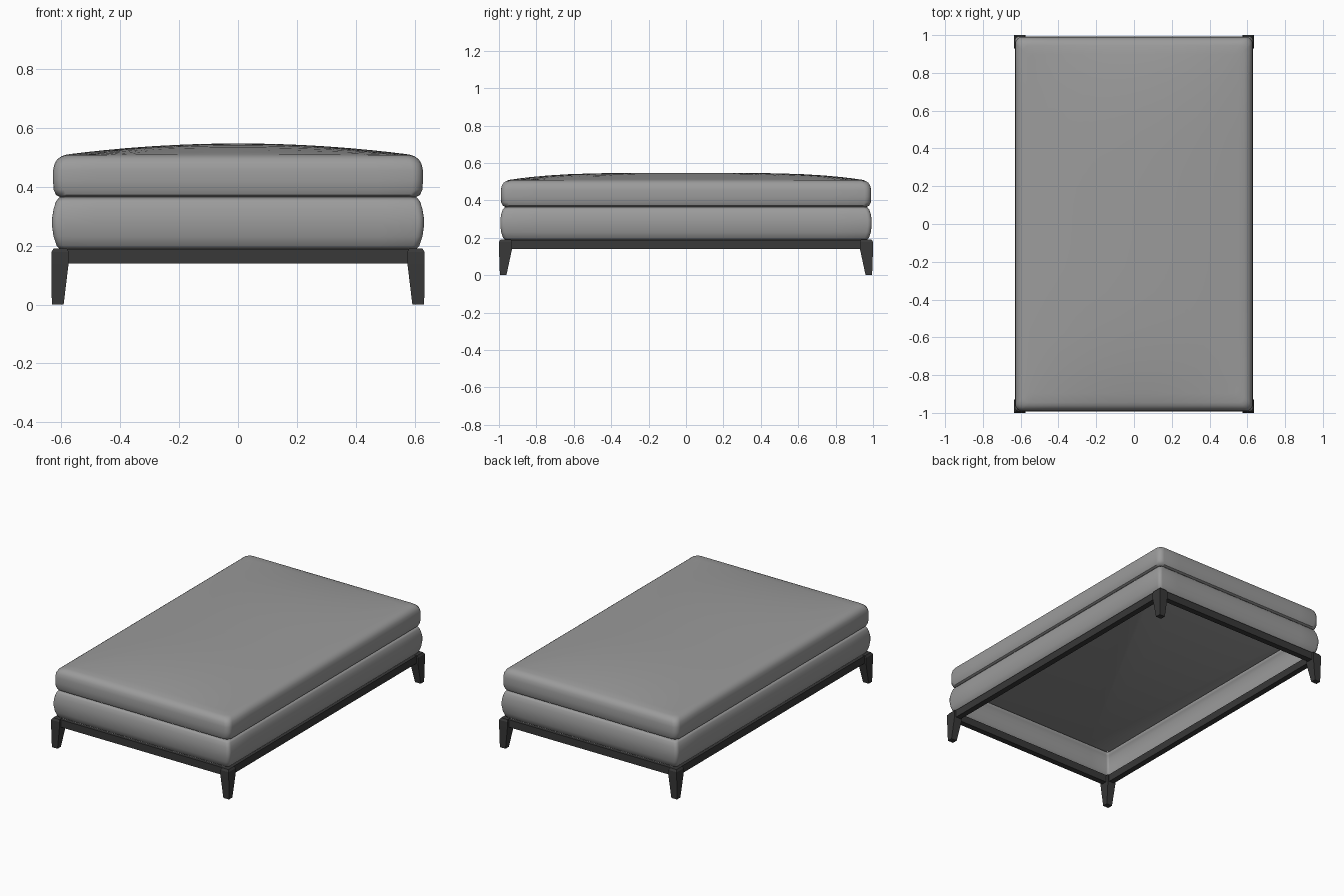
import bpy, bmesh, math

if "Cube" in bpy.data.objects:
    bpy.data.objects.remove(bpy.data.objects["Cube"])


def material(name, v):
    m = bpy.data.materials.new(name)
    m.diffuse_color = (v, v, v, 1)
    m.use_nodes = True
    m.node_tree.nodes["Principled BSDF"].inputs["Base Color"].default_value = m.diffuse_color
    return m


GREY = material("grey fabric", 0.33)
DARK = material("dark wood", 0.04)


def ring(hx, hy, r, z, n=10, arc=4):
    """Rounded rectangle; z may be a number or a function of x and y."""
    pts = []
    for k, (sx, sy) in enumerate([(1, 1), (-1, 1), (-1, -1), (1, -1)]):
        cx, cy = sx * (hx - r), sy * (hy - r)
        for i in range(arc + 1):
            a = math.pi / 2 * (k + i / arc)
            pts.append((cx + r * math.cos(a), cy + r * math.sin(a)))
        # points along the straight side to the next corner
        nx, ny = [(-1, 1), (-1, -1), (1, -1), (1, 1)][k]
        a = math.pi / 2 * (k + 1)
        end = (nx * (hx - r) + r * math.cos(a), ny * (hy - r) + r * math.sin(a))
        start = pts[-1]
        for i in range(1, n):
            t = i / n
            pts.append((start[0] + (end[0] - start[0]) * t,
                        start[1] + (end[1] - start[1]) * t))
    return [(x, y, z(x, y) if callable(z) else z) for x, y in pts]


def loft(name, rings, mat, caps=False, loop=False, smooth=True):
    bm = bmesh.new()
    vs = [[bm.verts.new(p) for p in rg] for rg in rings]
    pairs = list(zip(vs, vs[1:])) + ([(vs[-1], vs[0])] if loop else [])
    for a, b in pairs:
        for i in range(len(a)):
            j = (i + 1) % len(a)
            bm.faces.new((a[i], a[j], b[j], b[i]))
    if caps:
        bm.faces.new(vs[0][::-1])
        bm.faces.new(vs[-1])
    bmesh.ops.recalc_face_normals(bm, faces=bm.faces)
    me = bpy.data.meshes.new(name)
    bm.to_mesh(me)
    bm.free()
    me.materials.append(mat)
    ob = bpy.data.objects.new(name, me)
    bpy.context.collection.objects.link(ob)
    if smooth:
        bpy.ops.object.select_all(action='DESELECT')
        ob.select_set(True)
        bpy.context.view_layer.objects.active = ob
        bpy.ops.object.shade_smooth_by_angle(angle=math.radians(40))
    return ob


HX, HY = 0.628, 0.99


# Top cushion: flat underside, rounded sides, gently domed top
def dome(x, y):
    gx = max(0, 1 - (x / 0.6) ** 2)
    gy = max(0, 1 - (abs(y) / 0.96) ** 4)
    return 0.507 + 0.04 * gx * gy


side = [(0.025, 0.365), (0.01, 0.372), (0.002, 0.39), (0, 0.42), (0, 0.455),
        (0.005, 0.478), (0.014, 0.493), (0.028, 0.503)]
rings = [ring(HX - d, HY - d, 0.035, z) for d, z in side]
for f in (1, 0.95, 0.88, 0.78, 0.66, 0.52, 0.38, 0.24, 0.1, 0.02):
    rings.append(ring((HX - 0.045) * f, (HY - 0.045) * f, 0.03 * f, dome))
loft("top_cushion", rings, GREY, caps=True)

# Lower cushion: bulging hollow skirt, open underneath
skirt = [(0.03, 0.185), (0.015, 0.2), (0.005, 0.23), (0, 0.265), (0, 0.295),
         (0.005, 0.325), (0.013, 0.35), (0.025, 0.365)]
base = loft("lower_cushion", [ring(HX + 0.003 - d, HY + 0.003 - d, 0.022, z)
                              for d, z in skirt], GREY)
sol = base.modifiers.new("thickness", 'SOLIDIFY')
sol.thickness = 0.01
sol.offset = -1

# Frame: rectangular rail all the way round
rail = [(0.622, 0.985, 0.14), (0.622, 0.985, 0.188),
        (0.585, 0.948, 0.188), (0.585, 0.948, 0.14)]
loft("frame_rail", [[(sx * x, sy * y, z) for sx, sy in
                     ((1, 1), (-1, 1), (-1, -1), (1, -1))] for x, y, z in rail],
     DARK, loop=True, smooth=False)

# Legs: tapered on the inner sides, chamfered at the top
leg = [(0.592, 0.632, 0.96, 0.995, 0), (0.575, 0.634, 0.93, 1.0, 0.14),
       (0.575, 0.634, 0.93, 1.0, 0.178), (0.58, 0.626, 0.935, 0.992, 0.19)]
for sx, side_name in ((-1, "left"), (1, "right")):
    for sy, end_name in ((-1, "front"), (1, "back")):
        loft(f"{end_name}_{side_name}_leg",
             [[(sx * x, sy * y, z) for x, y in ((a, c), (b, c), (b, d), (a, d))]
              for a, b, c, d, z in leg], DARK, caps=True, smooth=False)
